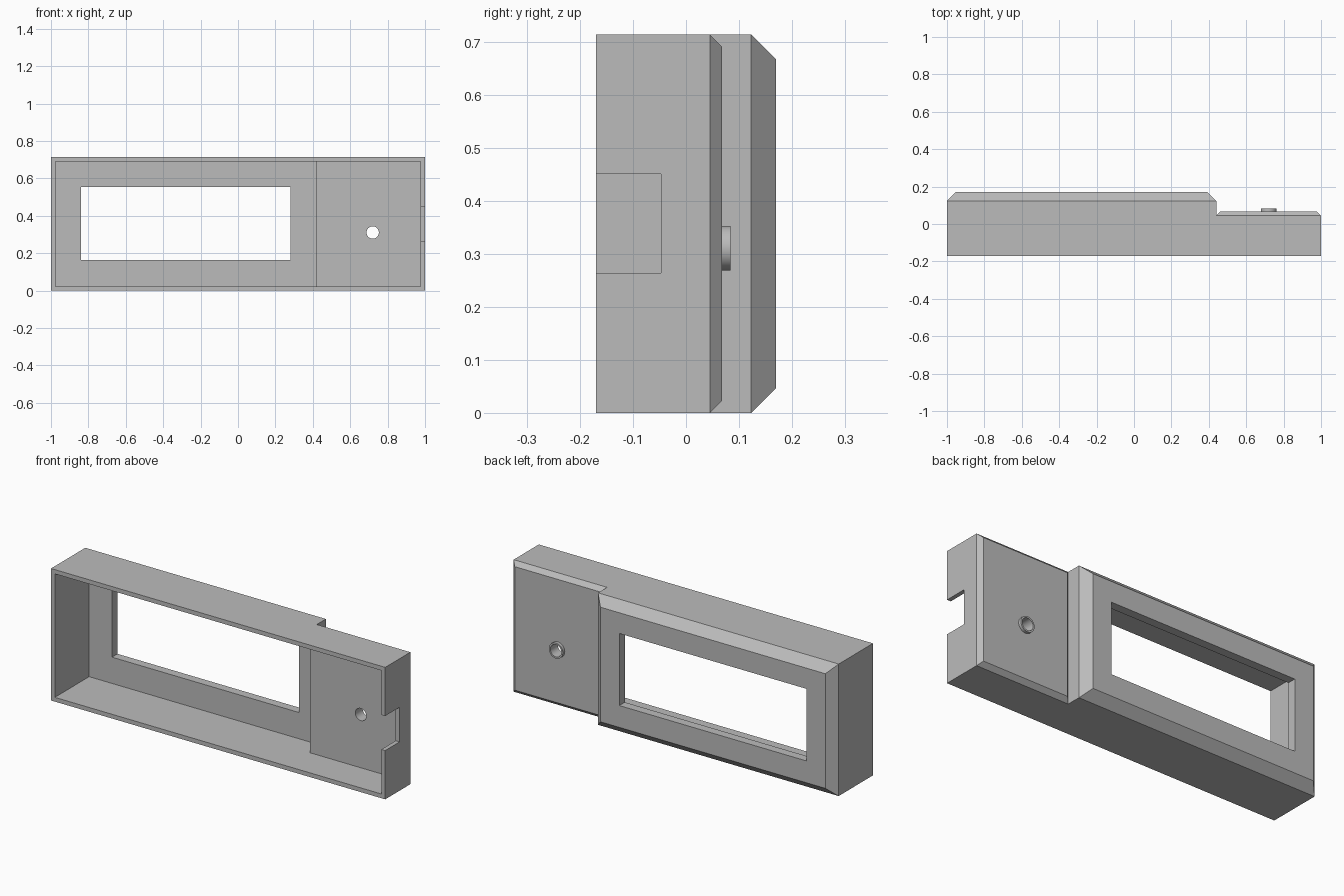
import bpy, bmesh, math
from mathutils import Matrix

cube = bpy.data.objects.get("Cube")
if cube:
    bpy.data.objects.remove(cube, do_unlink=True)

HEIGHT, WALL, FLOOR = 0.714, 0.023, 0.047
FRONT, BACK, STEP_BACK, STEP_X = -0.17, 0.17, 0.068, 0.44

grey = bpy.data.materials.new("plain grey")
grey.use_nodes = True
grey.diffuse_color = (0.5, 0.5, 0.5, 1)
grey.node_tree.nodes["Principled BSDF"].inputs["Base Color"].default_value = (0.5, 0.5, 0.5, 1)


def make_object(name, bm):
    bmesh.ops.recalc_face_normals(bm, faces=bm.faces)
    mesh = bpy.data.meshes.new(name)
    bm.to_mesh(mesh)
    bm.free()
    mesh.materials.append(grey)
    obj = bpy.data.objects.new(name, mesh)
    bpy.context.collection.objects.link(obj)
    return obj


def block(name, xs, ys, zs, chamfer=0):
    """Box whose back face can be chamfered on all four edges."""
    bm = bmesh.new()
    rings = [(ys[0], 0), (ys[1] - chamfer, 0)]
    if chamfer:
        rings.append((ys[1], chamfer))
    loops = []
    for y, c in rings:
        corners = [(xs[0] + c, zs[0] + c), (xs[1] - c, zs[0] + c),
                   (xs[1] - c, zs[1] - c), (xs[0] + c, zs[1] - c)]
        loops.append([bm.verts.new((x, y, z)) for x, z in corners])
    bm.faces.new(loops[0])
    bm.faces.new(loops[-1])
    for a, b in zip(loops, loops[1:]):
        for i in range(4):
            j = (i + 1) % 4
            bm.faces.new((a[i], a[j], b[j], b[i]))
    return make_object(name, bm)


def pin(name, radius, y0, y1):
    """Cylinder along y at the button position."""
    bm = bmesh.new()
    place = Matrix.Translation((0.72, (y0 + y1) / 2, 0.311)) @ Matrix.Rotation(math.pi / 2, 4, 'X')
    bmesh.ops.create_cone(bm, cap_ends=True, segments=48, radius1=radius,
                          radius2=radius, depth=y1 - y0, matrix=place)
    return make_object(name, bm)


def combine(target, tool, operation):
    mod = target.modifiers.new(tool.name, 'BOOLEAN')
    mod.operation, mod.solver, mod.object = operation, 'EXACT', tool
    bpy.context.view_layer.objects.active = target
    bpy.ops.object.modifier_apply(modifier=mod.name)
    bpy.data.objects.remove(tool, do_unlink=True)


# Outer shell: deep display section, shallow side section and round collar
case = block("display_case", (-1, STEP_X), (FRONT, BACK), (0, HEIGHT), 0.047)
combine(case, block("side_section", (STEP_X, 1), (FRONT, STEP_BACK), (0, HEIGHT), 0.023), 'UNION')
combine(case, pin("collar", 0.042, 0.04, 0.084), 'UNION')

# Hollow interior, open at the front
inner_z = (WALL, HEIGHT - WALL)
combine(case, block("deep_cavity", (-1 + WALL, STEP_X - WALL), (-0.4, BACK - FLOOR), inner_z), 'DIFFERENCE')
combine(case, block("shallow_cavity", (0.3, 1 - WALL), (-0.4, STEP_BACK - FLOOR), inner_z), 'DIFFERENCE')

# Window, button hole and cable notch
combine(case, block("window", (-0.84, 0.28), (0, 0.4), (0.165, 0.555)), 'DIFFERENCE')
combine(case, pin("button_hole", 0.033, -0.1, 0.3), 'DIFFERENCE')
combine(case, block("cable_notch", (0.9, 1.2), (-0.4, -0.047), (0.264, 0.451)), 'DIFFERENCE')

# Smooth the round collar, keep all corners crisp
bpy.ops.object.select_all(action='DESELECT')
case.select_set(True)
bpy.context.view_layer.objects.active = case
bpy.ops.object.shade_smooth_by_angle(angle=math.radians(30))
